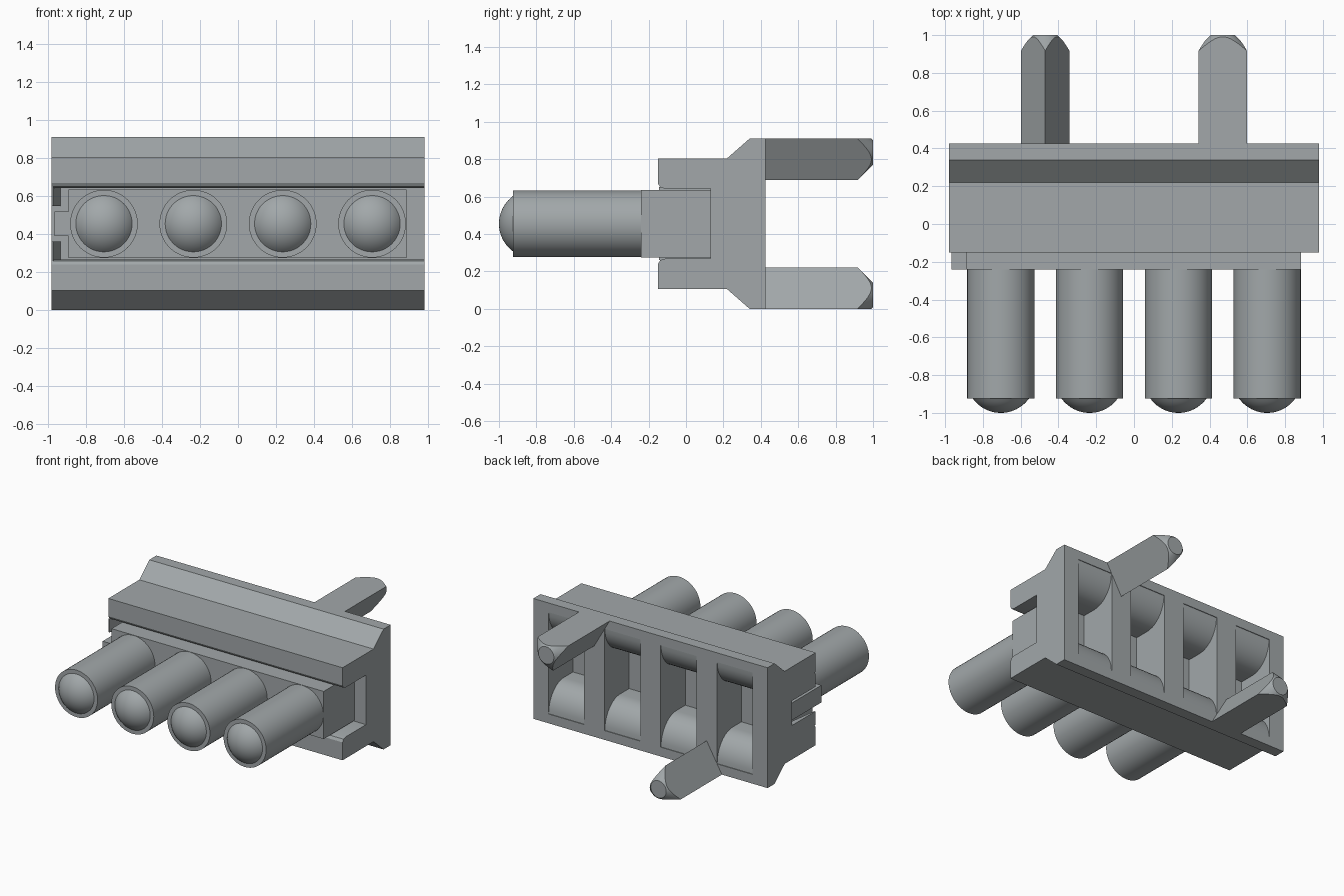
import bpy
import bmesh
import math

if "Cube" in bpy.data.objects:
    bpy.data.objects.remove(bpy.data.objects["Cube"], do_unlink=True)

GREY = (0.36, 0.39, 0.40, 1.0)
grey = bpy.data.materials.new("cool grey plastic")
grey.use_nodes = True
grey.diffuse_color = GREY
grey.node_tree.nodes["Principled BSDF"].inputs["Base Color"].default_value = GREY

MID = 0.455                      # height of the symmetry plane
TUBE_X = (-0.705, -0.235, 0.235, 0.705)


def add_prism(bm, points, lo, hi, place):
    """Extrude a closed 2D outline from lo to hi; place maps (a, b, t) to xyz."""
    rings = [[bm.verts.new(place(a, b, t)) for a, b in points] for t in (lo, hi)]
    bm.faces.new(rings[0])
    bm.faces.new(rings[1][::-1])
    n = len(points)
    for i in range(n):
        j = (i + 1) % n
        bm.faces.new((rings[0][j], rings[0][i], rings[1][i], rings[1][j]))


def along_x(a, b, t):
    return (t, a, b)


def along_y(a, b, t):
    return (a, t, b)


def along_z(a, b, t):
    return (a, b, t)


def add_lathe(bm, profile, x, z, segments=48):
    """Solid of revolution about a y-axis line; profile is (y, radius) pairs."""
    rings = []
    for y, r in profile:
        if r == 0:
            rings.append([bm.verts.new((x, y, z))])
            continue
        steps = [2 * math.pi * i / segments for i in range(segments)]
        rings.append([bm.verts.new((x + r * math.cos(a), y, z + r * math.sin(a)))
                      for a in steps])
    for p, q in zip(rings, rings[1:]):
        for i in range(segments):
            j = (i + 1) % segments
            if len(q) == 1:
                bm.faces.new((p[i], p[j], q[0]))
            else:
                bm.faces.new((p[i], p[j], q[j], q[i]))
    for ring in (rings[0], rings[-1]):
        if len(ring) > 1:
            bm.faces.new(ring)


def finish(name, bm):
    bmesh.ops.recalc_face_normals(bm, faces=bm.faces[:])
    mesh = bpy.data.meshes.new(name)
    bm.to_mesh(mesh)
    bm.free()
    mesh.materials.append(grey)
    obj = bpy.data.objects.new(name, mesh)
    bpy.context.collection.objects.link(obj)
    return obj


def activate(obj):
    bpy.ops.object.select_all(action='DESELECT')
    obj.select_set(True)
    bpy.context.view_layer.objects.active = obj


def smooth(obj):
    activate(obj)
    bpy.ops.object.shade_smooth_by_angle(angle=math.radians(30))


def boolean(obj, cutter, operation):
    activate(obj)
    mod = obj.modifiers.new("cut", 'BOOLEAN')
    mod.operation = operation
    mod.solver = 'EXACT'
    mod.object = cutter
    bpy.ops.object.modifier_apply(modifier=mod.name)
    bpy.data.objects.remove(cutter, do_unlink=True)


def mirrored(upper):
    """Close an outline by reflecting its upper half in the symmetry plane."""
    return upper + [(y, 2 * MID - z) for y, z in reversed(upper)]


# Housing: C-shaped section with chamfered back flange and rounded lips
half = [(0.13, 0.642), (-0.11, 0.642), (-0.138, 0.65), (-0.15, 0.67),
        (-0.15, 0.805), (0.22, 0.805), (0.34, 0.91), (0.425, 0.91)]
bm = bmesh.new()
add_prism(bm, mirrored(half), -0.98, 0.98, along_x)
housing = finish("housing", bm)

# Rear pockets: wide mouths that narrow along a rounded ramp
ramp = [(0.42 - 0.18 * (1 - math.cos(a)), 0.84 - 0.205 * math.sin(a))
        for a in (math.pi / 2 * i / 10 for i in range(11))]
pocket = mirrored([(0.45, 0.84)] + ramp + [(0.10, 0.635)])
bm = bmesh.new()
for x in TUBE_X:
    add_prism(bm, pocket, x - 0.15, x + 0.15, along_x)
boolean(housing, finish("pocket_cutter", bm), 'DIFFERENCE')
smooth(housing)

# Slanted tabs closing the right end of the slot above and below the key
bm = bmesh.new()
tab = [(-0.98, -0.145), (-0.972, -0.145), (-0.932, 0.135), (-0.98, 0.135)]
for lo, hi in ((0.26, 0.362), (0.548, 0.65)):
    add_prism(bm, tab, lo, hi, along_z)
finish("slot_end_tabs", bm)

# Insert block with its locating key
bm = bmesh.new()
add_prism(bm, [(-0.24, 0.275), (0.13, 0.275), (0.13, 0.635), (-0.24, 0.635)],
          -0.89, 0.885, along_x)
finish("insert_block", bm)
bm = bmesh.new()
add_prism(bm, [(-0.24, 0.39), (0.13, 0.39), (0.13, 0.52), (-0.24, 0.52)],
          -0.965, -0.88, along_x)
finish("locating_key", bm)

# Tubes, each with a shallow domed end
RIM, DOME, RISE, FRONT = 0.178, 0.148, 0.075, -0.925
ball = (DOME ** 2 + RISE ** 2) / (2 * RISE)
sweep = math.asin(DOME / ball)
cap = [(FRONT - RISE + ball * (1 - math.cos(a)), ball * math.sin(a))
       for a in (sweep * (1 - i / 10) for i in range(10))]
for n, x in enumerate(TUBE_X, 1):
    bm = bmesh.new()
    add_lathe(bm, [(-0.23, RIM), (FRONT, RIM)] + cap + [(-1.0, 0)], x, MID)
    smooth(finish(f"domed_tube_{n}", bm))

# Triangular mounting pins with conically turned tips
for name, x, flat, up in (("upper_pin", 0.47, 0.91, -1), ("lower_pin", -0.47, 0.0, 1)):
    bm = bmesh.new()
    add_prism(bm, [(x - 0.128, flat), (x + 0.128, flat), (x, flat + up * 0.222)],
              0.42, 1.0, along_y)
    pin = finish(name, bm)
    bm = bmesh.new()
    add_lathe(bm, [(0.3, 0.16), (0.905, 0.16), (1.0, 0.065)], x, flat + up * 0.074)
    boolean(pin, finish("tip_cutter", bm), 'INTERSECT')
    smooth(pin)
